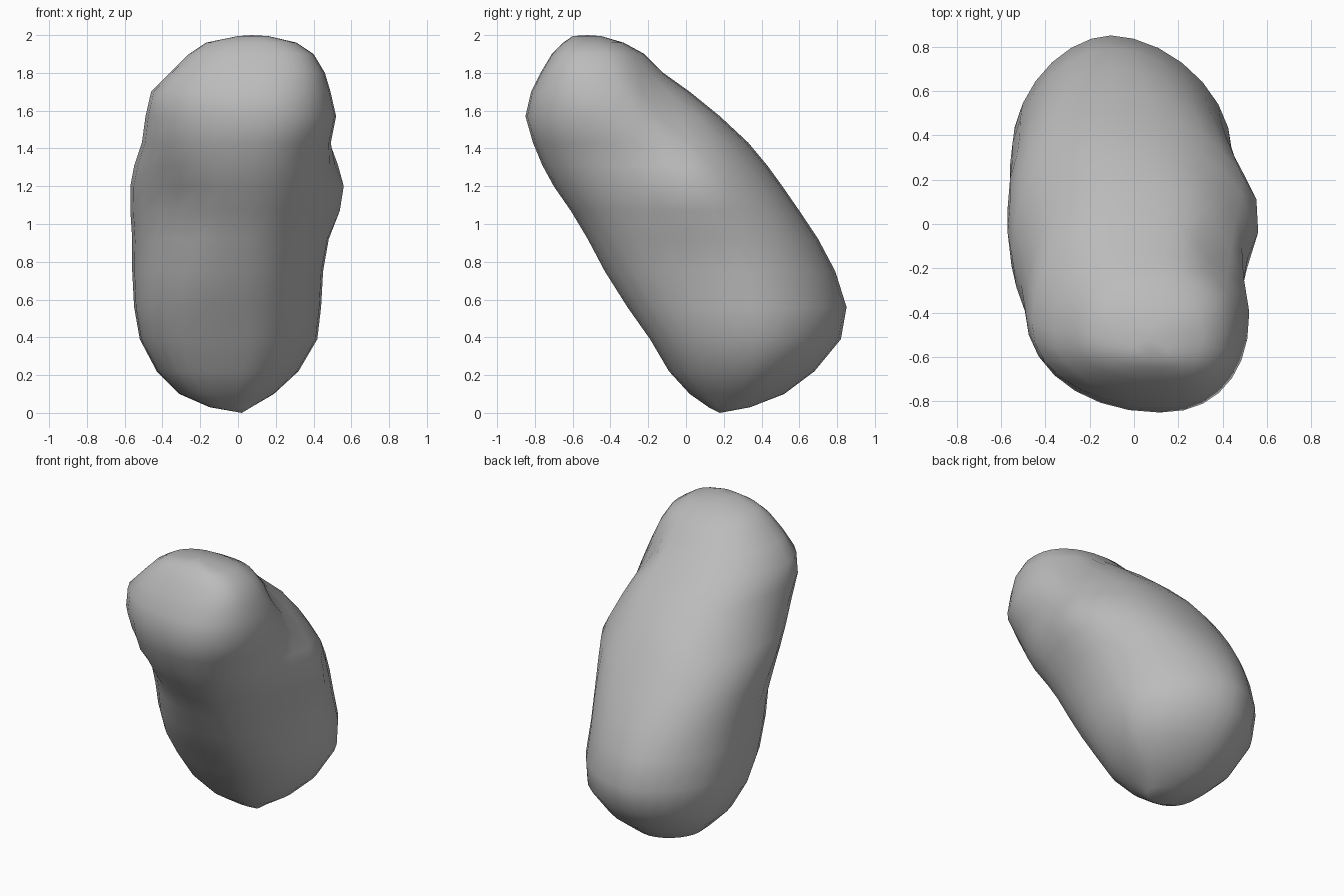
import bpy
import bmesh
import math
from mathutils import Vector

default_cube = bpy.data.objects.get("Cube")
if default_cube:
    bpy.data.objects.remove(default_cube, do_unlink=True)

SEGMENTS = 28

# Level slices through the leaning boulder: height, left, right, front, back
SLICES = [
    (0.03, -0.15, 0.07, 0.12, 0.34),
    (0.1, -0.31, 0.19, 0.02, 0.52),
    (0.22, -0.43, 0.32, -0.09, 0.68),
    (0.39, -0.52, 0.42, -0.19, 0.82),
    (0.56, -0.55, 0.44, -0.31, 0.85),
    (0.75, -0.56, 0.45, -0.43, 0.79),
    (0.92, -0.56, 0.47, -0.52, 0.7),
    (1.07, -0.57, 0.49, -0.61, 0.6),
    (1.2, -0.57, 0.5, -0.7, 0.51),
    (1.31, -0.55, 0.49, -0.76, 0.43),
    (1.43, -0.51, 0.49, -0.81, 0.33),
    (1.57, -0.49, 0.52, -0.85, 0.18),
    (1.7, -0.46, 0.49, -0.82, 0.02),
    (1.8, -0.36, 0.46, -0.77, -0.12),
    (1.9, -0.26, 0.4, -0.71, -0.22),
    (1.96, -0.17, 0.31, -0.65, -0.33),
    (1.995, 0, 0.16, -0.6, -0.45),
]

# Soft swells and hollows: centre, radius, push direction
DENTS = [
    (Vector((0.5, 0.05, 1.2)), 0.22, Vector((0.07, 0, 0))),
    (Vector((0.42, -0.1, 1.65)), 0.15, Vector((-0.06, -0.03, -0.02))),
    (Vector((-0.4, -0.5, 1.15)), 0.2, Vector((0.04, 0.03, 0))),
]


def make_material(name, value):
    material = bpy.data.materials.new(name)
    material.use_nodes = True
    colour = (value, value, value, 1)
    material.diffuse_color = colour
    shader = material.node_tree.nodes["Principled BSDF"]
    shader.inputs["Base Color"].default_value = colour
    return material


def signed_power(value, power):
    return math.copysign(abs(value) ** power, value)


def blend(height, start, end):
    """Smooth rise from 0 to 1 between two heights."""
    t = min(1, max(0, (height - start) / (end - start)))
    return t * t * (3 - 2 * t)


def corner_power(height, is_front, is_right):
    """Low values make a corner of the slice boxy, high values flatten it."""
    head = blend(height, 0.8, 1.5)
    crown = blend(height, 1.65, 1.9)
    if is_front and is_right:
        return 1 - 0.12 * head - 0.1 * crown
    if is_front:
        return 0.6 + 0.38 * blend(height, 0.4, 1.1) - 0.12 * crown
    if is_right:
        return 1.12 - 0.27 * blend(height, 0.6, 1.3)
    return 1.1 - 0.18 * blend(height, 0.6, 1.1)


def slice_point(section, angle):
    """Point on a rounded slice whose front and back noses sit off centre."""
    height, left, right, front, back = section
    across, along = math.cos(angle), math.sin(angle)
    middle = (left + right) / 2
    width = right - left
    nose = middle + width * (0.1 if along < 0 else -0.05)
    side = (front + back) / 2 + 0.06 * (back - front) * (1 - 2 * blend(height, 1.1, 1.6))
    power = corner_power(height, along < 0, across > 0)
    reach_x = right - nose if across > 0 else nose - left
    reach_y = back - side if along > 0 else side - front
    x = nose + reach_x * signed_power(across, power)
    y = side + reach_y * signed_power(along, power)
    return Vector((x, y, height))


def build_boulder():
    bm = bmesh.new()
    rings = []
    for section in SLICES:
        ring = []
        for step in range(SEGMENTS):
            point = slice_point(section, math.tau * step / SEGMENTS)
            shift = Vector()
            for centre, radius, push in DENTS:
                shift += push * math.exp(-((point - centre).length / radius) ** 2)
            ring.append(bm.verts.new(point + shift))
        rings.append(ring)

    # Skin between neighbouring slices
    for lower, upper in zip(rings, rings[1:]):
        for i in range(SEGMENTS):
            j = (i + 1) % SEGMENTS
            bm.faces.new((lower[i], lower[j], upper[j], upper[i]))

    # Close the foot and the crown
    foot = bm.verts.new((0.02, 0.18, 0))
    crown = bm.verts.new((0.07, -0.52, 2))
    for i in range(SEGMENTS):
        j = (i + 1) % SEGMENTS
        bm.faces.new((foot, rings[0][j], rings[0][i]))
        bm.faces.new((crown, rings[-1][i], rings[-1][j]))
    bmesh.ops.recalc_face_normals(bm, faces=bm.faces)

    mesh = bpy.data.meshes.new("boulder")
    bm.to_mesh(mesh)
    bm.free()
    boulder = bpy.data.objects.new("boulder", mesh)
    bpy.context.collection.objects.link(boulder)
    return boulder


boulder = build_boulder()
boulder.data.materials.append(make_material("stone grey", 0.5))
bpy.ops.object.select_all(action="DESELECT")
boulder.select_set(True)
bpy.context.view_layer.objects.active = boulder
bpy.ops.object.shade_smooth_by_angle(angle=math.radians(40))
